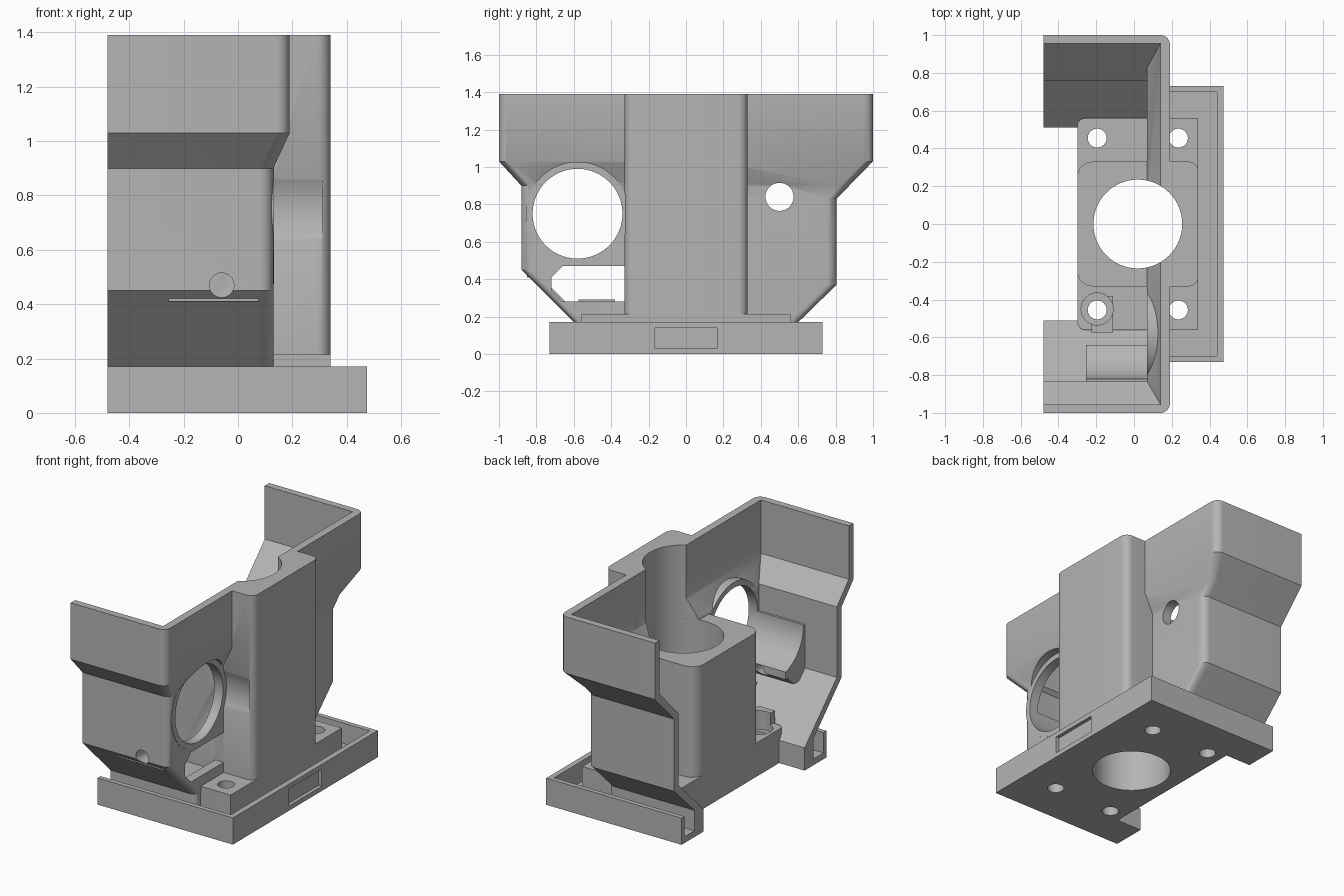
import bpy, bmesh, math
from mathutils import Vector

if "Cube" in bpy.data.objects:
    bpy.data.objects.remove(bpy.data.objects["Cube"], do_unlink=True)

grey = bpy.data.materials.new("plain grey")
grey.use_nodes = True
grey.diffuse_color = (0.46, 0.46, 0.46, 1)
grey.node_tree.nodes["Principled BSDF"].inputs["Base Color"].default_value = grey.diffuse_color


def loft(name, rings):
    """Solid skin through rings that have equal point counts."""
    bm = bmesh.new()
    vs = [[bm.verts.new(p) for p in r] for r in rings]
    n = len(vs[0])
    for a, b in zip(vs, vs[1:]):
        for i in range(n):
            j = (i + 1) % n
            bm.faces.new((a[i], a[j], b[j], b[i]))
    bm.faces.new(vs[0][::-1])
    bm.faces.new(vs[-1])
    bmesh.ops.recalc_face_normals(bm, faces=bm.faces)
    mesh = bpy.data.meshes.new(name)
    bm.to_mesh(mesh)
    bm.free()
    mesh.materials.append(grey)
    ob = bpy.data.objects.new(name, mesh)
    bpy.context.collection.objects.link(ob)
    return ob


def rounded(x0, x1, y0, y1, r_left, r_right, steps=8):
    """Rectangle outline with rounded corners on the -x and +x sides."""
    pts = []
    for x, y, sx, sy, r, start in ((x1, y1, 1, 1, r_right, 0), (x0, y1, -1, 1, r_left, 90),
                                   (x0, y0, -1, -1, r_left, 180), (x1, y0, 1, -1, r_right, 270)):
        for k in range(steps + 1 if r else 1):
            a = math.radians(start + 90 * k / steps)
            pts.append((x - sx * r + r * math.cos(a) if r else x,
                        y - sy * r + r * math.sin(a) if r else y))
    return pts


def upright(name, outline, z0, z1):
    return loft(name, [[(x, y, z) for x, y in outline] for z in (z0, z1)])


def sideways(name, outline, x0, x1):
    return loft(name, [[(x, y, z) for y, z in outline] for x in (x0, x1)])


def box(name, x0, x1, y0, y1, z0, z1):
    return upright(name, rounded(x0, x1, y0, y1, 0, 0), z0, z1)


def rod(name, axis, u, v, r, a, b, n=64):
    """Cylinder along x, y or z, centred at u, v in the other two axes."""
    rings = []
    for t in (a, b):
        ring = []
        for k in range(n):
            p = [u + r * math.cos(math.tau * k / n), v + r * math.sin(math.tau * k / n)]
            p.insert("xyz".index(axis), t)
            ring.append(p)
        rings.append(ring)
    return loft(name, rings)


def cut(ob, *cutters):
    for c in cutters:
        c.hide_render = True
        m = ob.modifiers.new("cut", "BOOLEAN")
        m.operation, m.solver, m.object = "DIFFERENCE", "EXACT", c
        bpy.context.view_layer.objects.active = ob
        bpy.ops.object.modifier_apply(modifier=m.name)


def at(curve, z):
    """Piecewise linear value of a (z, value) list running downward."""
    if z >= curve[0][0]:
        return curve[0][1]
    for (za, a), (zb, b) in zip(curve, curve[1:]):
        if z >= zb:
            return a + (b - a) * (za - z) / (za - zb)
    return curve[-1][1]


def shell_solid(name, x0, side, front, back, top, bottom, r):
    zs = sorted({z for c in (side, front, back) for z, _ in c} | {top, bottom})
    return loft(name, [[(x, y, z) for x, y in rounded(
        x0, at(side, z), -at(front, z), at(back, z), 0, r)] for z in zs])


# Flared outer shell, open toward -x
shell = shell_solid("outer_shell", -0.48,
                    [(1.03, .19), (.90, .13)],
                    [(1.03, 1), (.90, .88), (.45, .88), (.17, .6)],
                    [(1.03, 1), (.83, .805), (.37, .805), (.17, .6)], 1.39, .02, .05)
hollow = shell_solid("shell_hollow", -0.7,
                     [(1.05, .14), (.92, .07)],
                     [(1.05, .955), (.92, .835), (.47, .835), (.145, .51)],
                     [(1.05, .955), (.85, .76), (.39, .76), (.145, .51)], 1.6, -.1, 0)

# Tall bored tower, lower on its -x half
tower = upright("tower", rounded(-.3, .34, -.33, .33, .08, .05), .2, 1.39)
step = box("tower_step", -.6, .14, -.5, .5, .92, 1.6)

# Mounting plate and tray
plate = upright("mounting_plate", rounded(-.3, .34, -.56, .56, .04, 0), .005, .215)
tray = box("tray", -.48, .475, -.73, .73, 0, .17)
tray_hollow = box("tray_hollow", -.7, .44, -.7, .7, .04, .4)
tray_gap = box("tray_gap", -.7, -.3, -.51, .51, -.1, .4)
recess = box("tray_recess", .452, .6, -.165, .165, .03, .14)

# Ring round the large side opening, and the cradle behind it
FY, FZ = -.58, .75
ring = rod("opening_ring", "x", FY, FZ, .275, .07, .132)
cradle = sideways("cradle", [(-.85, .75), (-.64, .75), (-.64, .47), (-.66, .47),
                             (-.72, .41), (-.85, .41)], -.255, .075)
nub = box("screw_nub", -.225, -.11, -.575, -.38, .2, .29)

# Cutters shared by several parts
bore = rod("bore", "z", .02, 0, .235, -.2, 1.8, 96)
opening = rod("opening", "x", FY, FZ, .24, -.6, .6, 96)
clearance = rod("clearance", "x", FY, FZ, .275, .132, .31, 96)
window = sideways("window", [(-.33, .28), (-.33, .47), (-.66, .47), (-.72, .41),
                             (-.72, .34), (-.66, .28)], 0, .3)
back_hole = rod("back_hole", "x", .5, .84, .075, 0, .4, 32)
front_hole = rod("front_hole", "y", -.06, .47, .045, -1.2, -.55, 32)
screws = [rod("screw_hole", "z", x, y, .05, -.2, .26, 32)
          for x in (-.195, .235) for y in (-.455, .455)]
counterbore = rod("counterbore", "z", -.195, -.45, .085, .17, .5, 32)

cut(shell, hollow, bore, opening, clearance, window, back_hole, front_hole)
cut(tower, step, bore, clearance)
cut(plate, bore, counterbore, *screws)
cut(tray, tray_hollow, tray_gap, recess, bore, *screws)
cut(ring, opening)
cut(cradle, opening, front_hole)
cut(nub, counterbore)

for helper in [hollow, step, tray_hollow, tray_gap, recess, bore, opening, clearance,
               window, back_hole, front_hole, counterbore] + screws:
    bpy.data.objects.remove(helper, do_unlink=True)

# Smooth curved faces, keep edges crisp
bpy.ops.object.select_all(action="DESELECT")
for ob in (shell, tower, plate, tray, ring, cradle, nub):
    ob.select_set(True)
    bpy.context.view_layer.objects.active = ob
bpy.ops.object.shade_smooth_by_angle(angle=math.radians(30))
